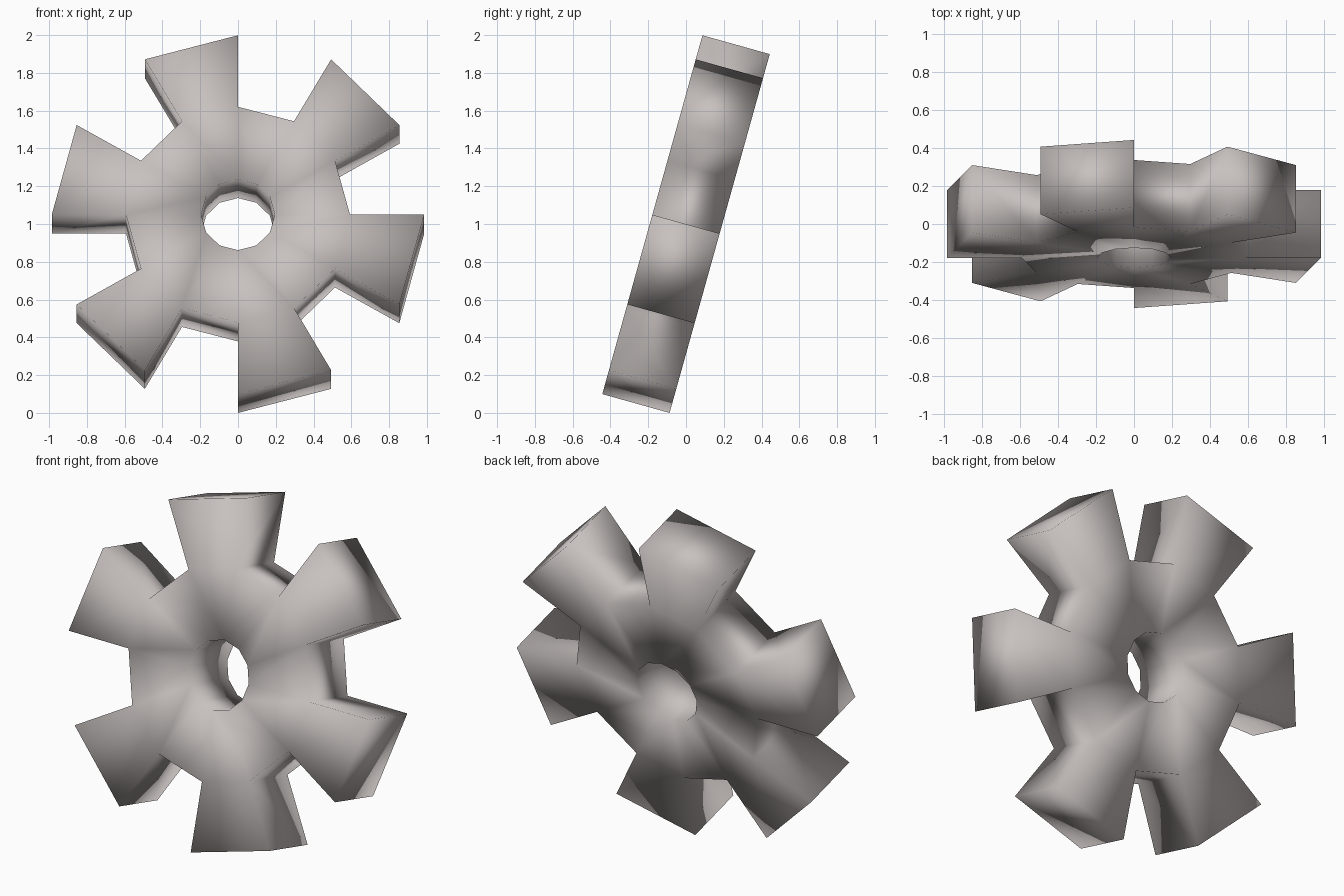
import bpy, bmesh, math
from mathutils import Matrix

if "Cube" in bpy.data.objects:
    bpy.data.objects.remove(bpy.data.objects["Cube"])

HOLE, ROOT, TIP = 0.195, 0.593, 0.986   # radii
THICK, TILT = 0.37, math.radians(15.6)
N = 12                                  # sectors: six teeth, six gaps

bm = bmesh.new()


def ring(radius, y):
    """Twelve points around the axle at one depth."""
    return [bm.verts.new((radius * math.cos(i * math.tau / N), y,
                          radius * math.sin(i * math.tau / N))) for i in range(N)]


front = [ring(r, -THICK / 2) for r in (HOLE, ROOT, TIP)]
back = [ring(r, THICK / 2) for r in (HOLE, ROOT, TIP)]

for i in range(N):
    j = (i + 1) % N
    # hub: front and back discs plus the wall of the axle hole
    for side in (front, back):
        bm.faces.new((side[0][i], side[1][i], side[1][j], side[0][j]))
    bm.faces.new((front[0][i], front[0][j], back[0][j], back[0][i]))
    if i % 2:
        # tooth: front and back faces, tip and two flanks
        for side in (front, back):
            bm.faces.new((side[1][i], side[2][i], side[2][j], side[1][j]))
        bm.faces.new((front[2][i], front[2][j], back[2][j], back[2][i]))
        for k in (i, j):
            bm.faces.new((front[1][k], front[2][k], back[2][k], back[1][k]))
    else:
        # floor of the gap between teeth
        bm.faces.new((front[1][i], front[1][j], back[1][j], back[1][i]))

bmesh.ops.recalc_face_normals(bm, faces=bm.faces)
for f in bm.faces:
    f.smooth = True

# lean the wheel back and stand it on the ground
bm.transform(Matrix.Rotation(-TILT, 4, 'X'))
low = min(v.co.z for v in bm.verts)
bm.transform(Matrix.Translation((0, 0, -low)))

mesh = bpy.data.meshes.new("gear_wheel")
bm.to_mesh(mesh)
bm.free()
gear = bpy.data.objects.new("gear_wheel", mesh)
bpy.context.collection.objects.link(gear)

# warm grey metal
grey = bpy.data.materials.new("warm_grey")
grey.diffuse_color = (0.57, 0.53, 0.515, 1)
grey.use_nodes = True
grey.node_tree.nodes["Principled BSDF"].inputs["Base Color"].default_value = grey.diffuse_color
mesh.materials.append(grey)
